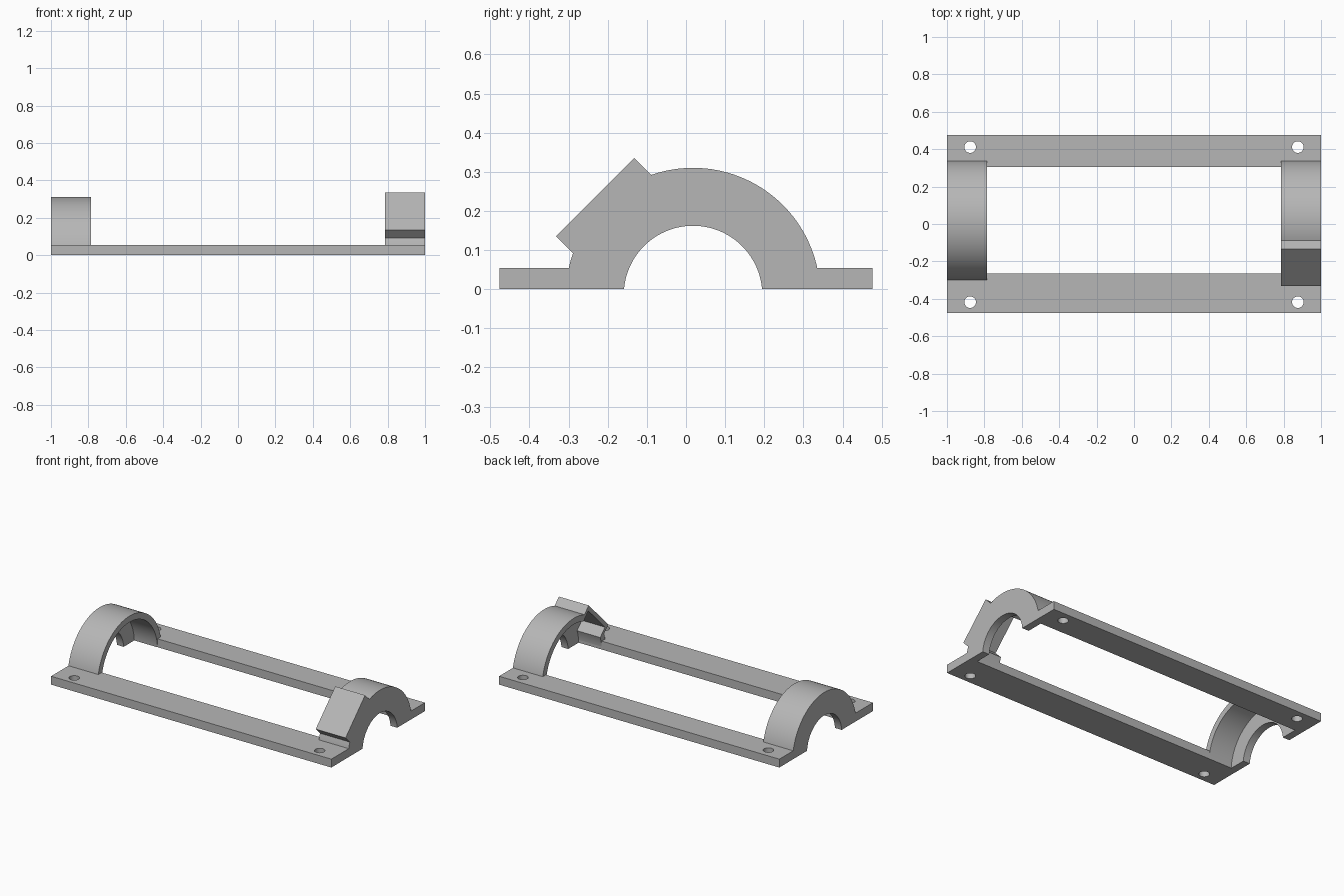
import bpy, bmesh
from math import sin, cos, asin, pi, sqrt

if "Cube" in bpy.data.objects:
    bpy.data.objects.remove(bpy.data.objects["Cube"], do_unlink=True)

CY, CZ = 0.018, -0.015          # axis of both arches
OUTER, BORE, HOLE = 0.325, 0.285, 0.177
RAIL_TOP = 0.054
TILT = 0.75 * pi                # direction of the tilted block

grey = bpy.data.materials.new("plain grey")
grey.use_nodes = True
grey.diffuse_color = (0.47, 0.47, 0.47, 1)
grey.node_tree.nodes["Principled BSDF"].inputs["Base Color"].default_value = grey.diffuse_color


def extrude(name, points, x0, x1):
    """Solid from a (y, z) profile, extruded along x."""
    bm = bmesh.new()
    face = bm.faces.new([bm.verts.new((x0, y, z)) for y, z in points])
    result = bmesh.ops.extrude_face_region(bm, geom=[face])
    moved = [v for v in result["geom"] if isinstance(v, bmesh.types.BMVert)]
    bmesh.ops.translate(bm, verts=moved, vec=(x1 - x0, 0, 0))
    bmesh.ops.recalc_face_normals(bm, faces=bm.faces)
    mesh = bpy.data.meshes.new(name)
    bm.to_mesh(mesh)
    bm.free()
    mesh.materials.append(grey)
    obj = bpy.data.objects.new(name, mesh)
    bpy.context.collection.objects.link(obj)
    return obj


def smooth(obj):
    bpy.ops.object.select_all(action='DESELECT')
    obj.select_set(True)
    bpy.context.view_layer.objects.active = obj
    bpy.ops.object.shade_smooth_by_angle(angle=pi / 6)


def arc(r, box=None, steps=64):
    """Arc down to z = 0, optionally interrupted by a tilted box (half width, height)."""
    start = asin(-CZ / r)
    angles = [start + (pi - 2 * start) * i / steps for i in range(steps + 1)]
    polar = [(r, a) for a in angles]
    if box:
        half, height = box
        gap = asin(half / r)
        corner = sqrt(half ** 2 + height ** 2)
        spread = asin(half / corner)
        before = [p for p in polar if p[1] < TILT - gap - 0.01]
        after = [p for p in polar if p[1] > TILT + gap + 0.01]
        polar = (before + [(r, TILT - gap), (corner, TILT - spread),
                           (corner, TILT + spread), (r, TILT + gap)] + after)
    return [(CY + q * cos(a), CZ + q * sin(a)) for q, a in polar]


# Side rails with screw holes near the ends
for name, y0, y1, hole_y in (("front_rail", -0.477, -0.265, -0.418),
                             ("back_rail", 0.304, 0.477, 0.411)):
    rail = extrude(name, [(y0, 0), (y1, 0), (y1, RAIL_TOP), (y0, RAIL_TOP)], -1, 1)
    for x in (-0.876, 0.876):
        bpy.ops.mesh.primitive_cylinder_add(vertices=32, radius=0.031, depth=0.4,
                                            location=(x, hole_y, 0))
        cutter = bpy.context.object
        cutter.hide_render = True
        cutter.data.materials.append(grey)
        mod = rail.modifiers.new("screw_hole", 'BOOLEAN')
        mod.operation, mod.solver, mod.object = 'DIFFERENCE', 'EXACT', cutter
        bpy.context.view_layer.objects.active = rail
        bpy.ops.object.modifier_apply(modifier=mod.name)
        bpy.data.objects.remove(cutter, do_unlink=True)
    smooth(rail)

# Arches: a thin-walled sleeve inside and a thicker lip at the outer end;
# the left arch carries a tilted block that is hollow behind its lip
for side, sign, block, pocket in (("right", -1, None, None),
                                  ("left", 1, (0.141, 0.354), (0.12, 0.327))):
    shell = arc(OUTER, block)
    smooth(extrude(side + "_arch_sleeve", shell + arc(BORE, pocket)[::-1],
                   sign * 0.787, sign * 0.952))
    smooth(extrude(side + "_arch_lip", shell + arc(HOLE)[::-1],
                   sign * 0.952, sign * 1.0))
